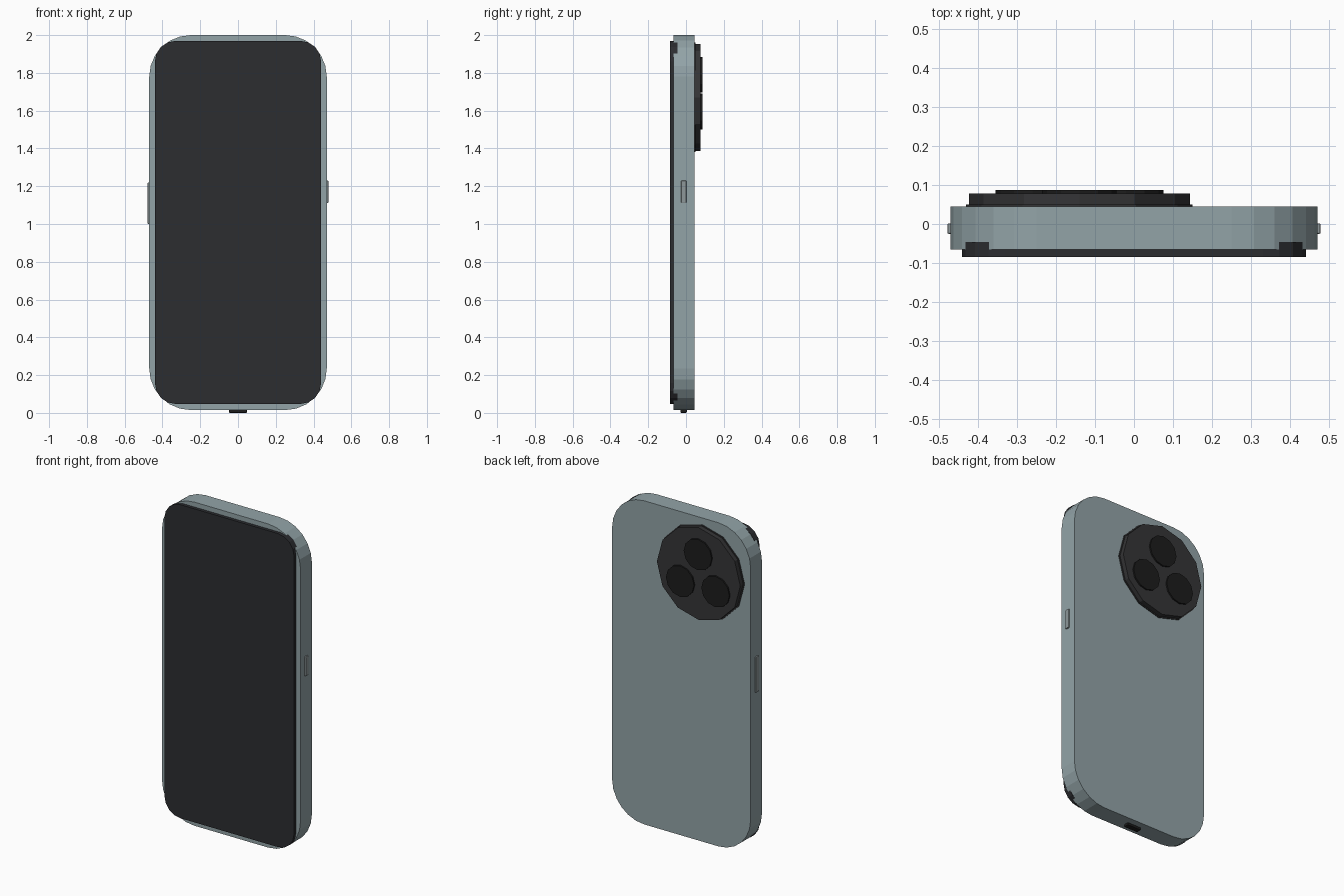
import bpy, bmesh
from math import sin, cos, pi

if "Cube" in bpy.data.objects:
    bpy.data.objects.remove(bpy.data.objects["Cube"])


def material(name, rgb):
    m = bpy.data.materials.new(name)
    m.diffuse_color = (*rgb, 1)
    m.use_nodes = True
    m.node_tree.nodes["Principled BSDF"].inputs["Base Color"].default_value = m.diffuse_color
    return m


def slab(name, outline, y0, y1, mat):
    """Extrude an (x, z) outline from y0 to y1."""
    bm = bmesh.new()
    face = bm.faces.new([bm.verts.new((x, y0, z)) for x, z in outline])
    ext = bmesh.ops.extrude_face_region(bm, geom=[face])
    verts = [v for v in ext["geom"] if isinstance(v, bmesh.types.BMVert)]
    bmesh.ops.translate(bm, verts=verts, vec=(0, y1 - y0, 0))
    bmesh.ops.recalc_face_normals(bm, faces=bm.faces)
    me = bpy.data.meshes.new(name)
    bm.to_mesh(me)
    bm.free()
    ob = bpy.data.objects.new(name, me)
    bpy.context.collection.objects.link(ob)
    me.materials.append(mat)
    return ob


def rounded(x0, x1, z0, z1, r, seg):
    corners = [(x1 - r, z1 - r), (x0 + r, z1 - r), (x0 + r, z0 + r), (x1 - r, z0 + r)]
    return [(cx + r * cos((q + i / seg) * pi / 2), cz + r * sin((q + i / seg) * pi / 2))
            for q, (cx, cz) in enumerate(corners) for i in range(seg + 1)]


def polygon(cx, cz, r, n, turn=0.0):
    return [(cx + r * cos(turn + 2 * pi * i / n), cz + r * sin(turn + 2 * pi * i / n))
            for i in range(n)]


def pill(name, loc, size, mat, bevel):
    bpy.ops.mesh.primitive_cube_add(size=1, location=loc)
    ob = bpy.context.object
    ob.name = name
    ob.scale = size
    bpy.ops.object.transform_apply(location=False, rotation=False, scale=True)
    ob.data.materials.append(mat)
    mod = ob.modifiers.new("bevel", "BEVEL")
    mod.width = bevel
    mod.segments = 2
    return ob


shell = material("shell_blue_grey", (0.29, 0.37, 0.39))
glass = material("screen_black", (0.025, 0.026, 0.03))
plate = material("camera_dark", (0.035, 0.035, 0.037))
black = material("lens_black", (0.012, 0.012, 0.012))
metal = material("button_grey", (0.27, 0.31, 0.32))

# body and front screen, whose tighter corners poke past the body
slab("body", rounded(-0.47, 0.47, 0.015, 2.0, 0.22, 6), -0.065, 0.045, shell)
slab("screen", rounded(-0.44, 0.44, 0.047, 1.97, 0.11, 4), -0.085, -0.046, glass)

# round camera bump with base ring and three lenses
cx, cz = -0.14, 1.67
slab("camera_base_ring", polygon(cx, cz, 0.29, 12), 0.04, 0.05, plate)
slab("camera_plate", polygon(cx, cz, 0.283, 12), 0.04, 0.078, plate)
for i, (dx, dz) in enumerate([(0, 0.12), (-0.12, -0.075), (0.12, -0.075)]):
    slab(f"lens_{i + 1}", polygon(cx + dx, cz + dz, 0.095, 12), 0.07, 0.087, black)

# side buttons
pill("power_button", (0.468, -0.012, 1.17), (0.02, 0.027, 0.12), metal, 0.004)
pill("volume_button", (-0.468, -0.012, 1.11), (0.02, 0.027, 0.22), metal, 0.004)

# charging port on the bottom edge
pill("charging_port", (0, -0.013, 0.015), (0.096, 0.034, 0.03), black, 0.006)
